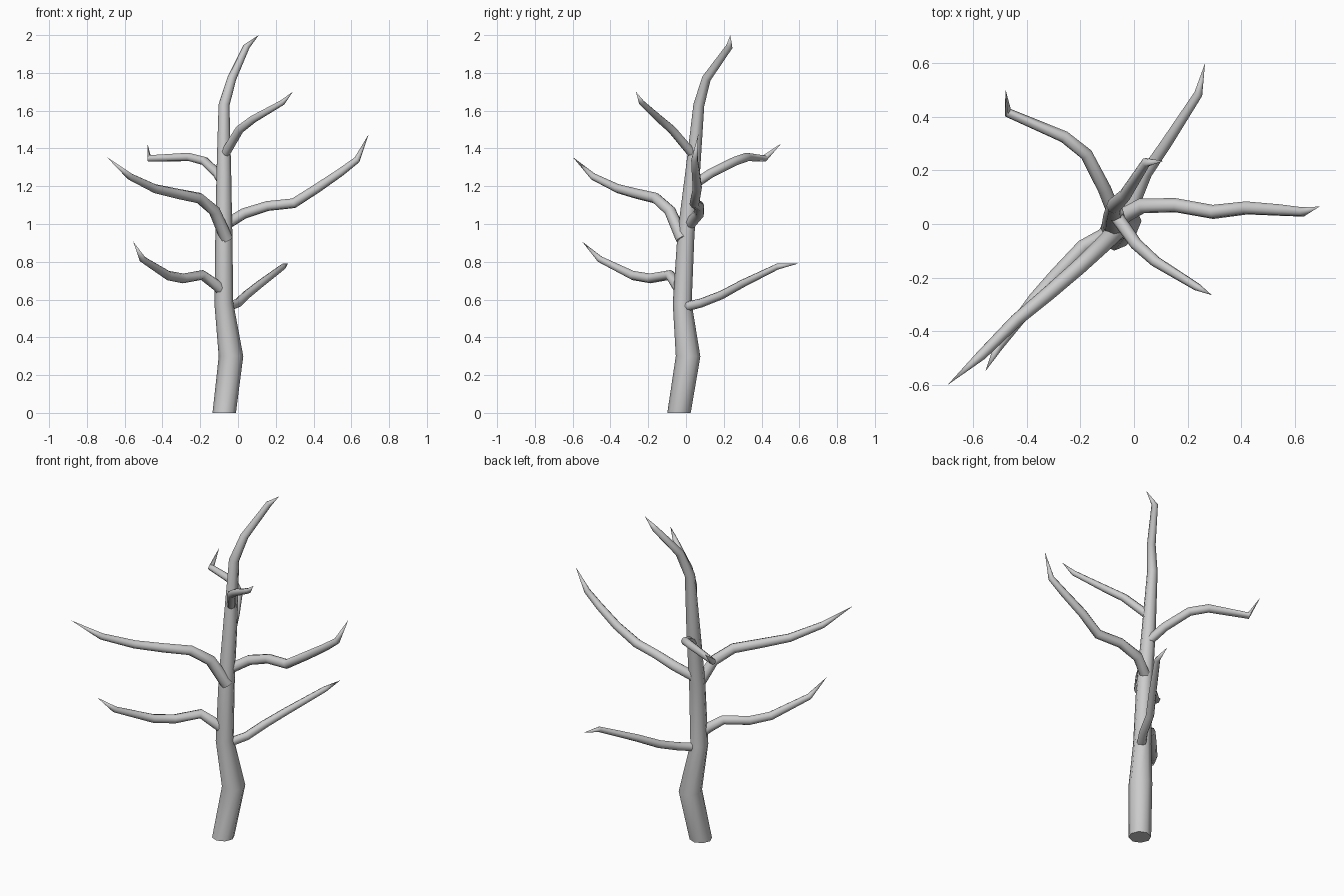
import bpy, bmesh, math
from mathutils import Vector

SIDES = 8


def limb(name, path, flat_base=False):
    """Tapered tube along (x, y, z, radius) points, ending in a sharp tip."""
    pts = [Vector(p[:3]) for p in path]
    tip = pts[-1]
    bm = bmesh.new()
    rings = []
    ref = Vector((1, 0, 0)) if flat_base else Vector((0, 0, 1))
    for i, p in enumerate(pts[:-1]):
        # ring plane halves the bend between neighbouring segments
        out = (pts[i + 1] - p).normalized()
        # keep the last ring square to the limb, not to the bent tip
        inc = (p - pts[i - 1]).normalized() if i else out
        d = (inc * 1.5 + out * 0.5 if i == len(pts) - 2 else inc + out).normalized()
        if flat_base and i == 0:
            d = Vector((0, 0, 1))
        u = (ref - d * ref.dot(d)).normalized()
        ref = u
        v = d.cross(u)
        r = path[i][3]
        rings.append([bm.verts.new(p + r * (math.cos(a) * u + math.sin(a) * v))
                      for a in (math.tau * k / SIDES for k in range(SIDES))])
    for a, b in zip(rings, rings[1:]):
        for k in range(SIDES):
            n = (k + 1) % SIDES
            bm.faces.new((a[k], a[n], b[n], b[k]))
    end = bm.verts.new(tip)
    for k in range(SIDES):
        bm.faces.new((rings[-1][k], rings[-1][(k + 1) % SIDES], end))
    bm.faces.new(rings[0][::-1])
    bmesh.ops.recalc_face_normals(bm, faces=bm.faces)
    me = bpy.data.meshes.new(name)
    bm.to_mesh(me)
    bm.free()
    ob = bpy.data.objects.new(name, me)
    bpy.context.collection.objects.link(ob)
    bpy.context.view_layer.objects.active = ob
    ob.select_set(True)
    bpy.ops.object.shade_smooth_by_angle(angle=math.radians(50))
    ob.select_set(False)


# trunk, bent at the base and leaning back to the top
limb("trunk", [
    (-.073, -.037, 0, .062), (-.037, .011, .30, .065), (-.075, -.02, .58, .05),
    (-.075, 0, .95, .045), (-.075, .035, 1.27, .039), (-.074, .068, 1.63, .029),
    (-.033, .108, 1.77, .024), (.045, .23, 1.94, .018), (.11, .235, 2.0, 0)],
    flat_base=True)

# lower branches
limb("low_back_branch", [
    (-.06, -.01, .56, .026), (.0, .08, .582, .024), (.045, .19, .625, .023),
    (.12, .30, .685, .021), (.24, .485, .775, .016), (.265, .6, .792, 0)])
limb("low_front_branch", [
    (-.075, -.02, .64, .031), (-.12, -.05, .68, .03), (-.19, -.085, .73, .027),
    (-.29, -.19, .712, .026), (-.37, -.28, .727, .025),
    (-.505, -.455, .813, .018), (-.555, -.55, .907, 0)])

# middle branches
limb("middle_front_branch", [
    (-.06, -.02, .92, .034), (-.125, -.085, 1.07, .031), (-.205, -.16, 1.137, .029),
    (-.32, -.26, 1.16, .027), (-.44, -.36, 1.187, .024),
    (-.57, -.49, 1.25, .019), (-.695, -.6, 1.355, 0)])
limb("middle_right_branch", [
    (-.06, .02, 1.0, .03), (.03, .068, 1.055, .029), (.155, .07, 1.095, .027),
    (.295, .045, 1.11, .027), (.42, .06, 1.19, .025), (.545, .052, 1.275, .022),
    (.63, .045, 1.34, .018), (.692, .065, 1.475, 0)])

# upper branches
limb("upper_back_branch", [
    (-.07, .03, 1.2, .026), (-.11, .13, 1.268, .025), (-.178, .26, 1.333, .024),
    (-.26, .325, 1.355, .023), (-.47, .415, 1.347, .018), (-.48, .505, 1.427, 0)])
limb("upper_front_branch", [
    (-.07, .035, 1.37, .025), (.008, -.075, 1.5, .023), (.08, -.14, 1.555, .021),
    (.235, -.235, 1.643, .015), (.29, -.265, 1.70, 0)])
